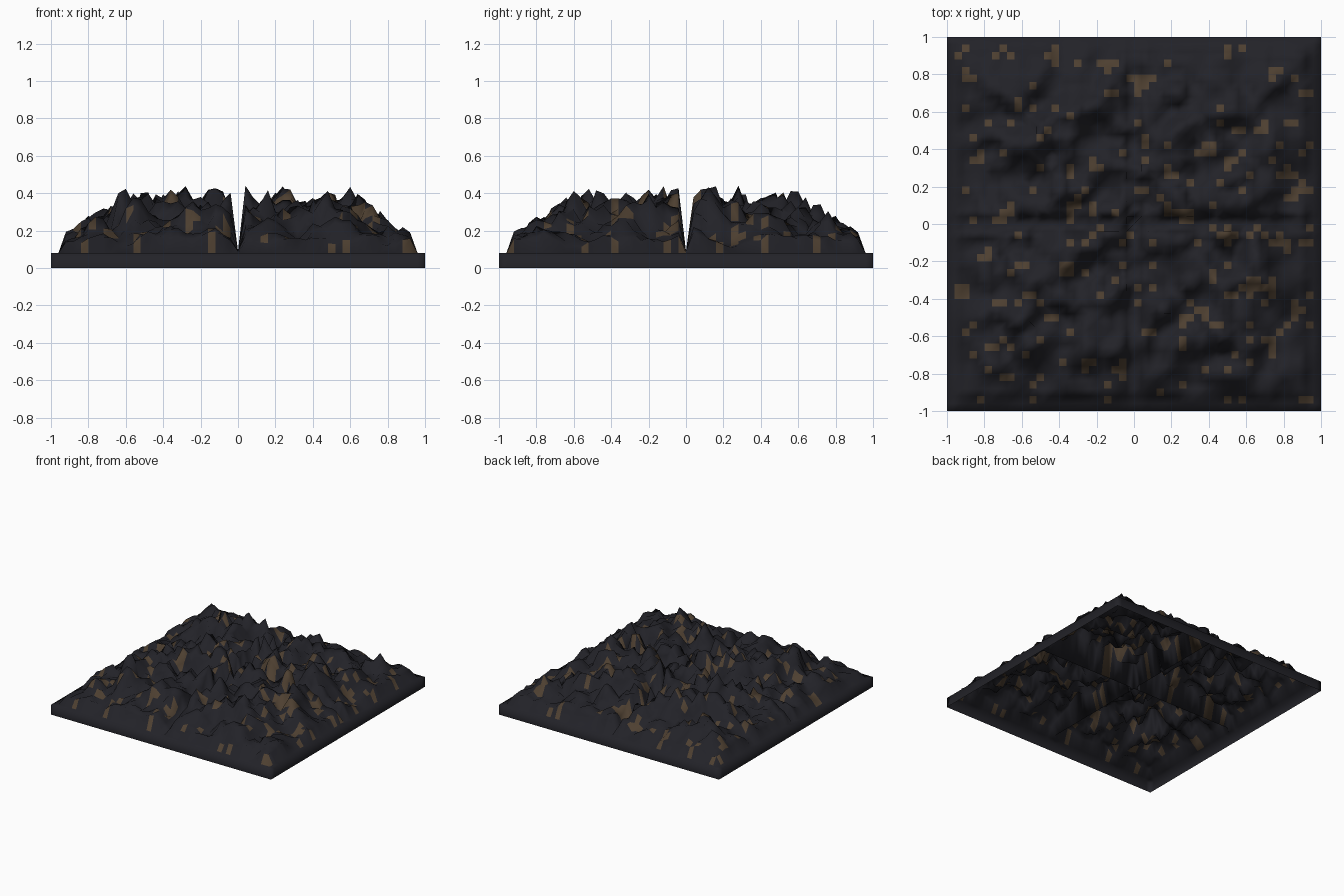
import bpy, bmesh, random
from mathutils import Vector, noise

if "Cube" in bpy.data.objects:
    bpy.data.objects.remove(bpy.data.objects["Cube"])

random.seed(4)
N = 50                 # grid cells per side
STEP = 2 / N
RIM = 0.08             # height of the edge band


def ramp(d):
    """Mean terrain height against distance from the edge."""
    pts = [(0.04, 0.08), (0.08, 0.15), (0.2, 0.20), (0.42, 0.29), (1.0, 0.31)]
    for (a, p), (b, q) in zip(pts, pts[1:]):
        if d <= b:
            return p + (q - p) * (d - a) / (b - a)
    return pts[-1][1]


def height(i, j):
    x, y = -1 + i * STEP, -1 + j * STEP
    if min(i, j, N - i, N - j) <= 1:
        return RIM
    if i == N // 2 or j == N // 2:        # narrow cross-shaped trenches
        return 0.09
    d = 1 - max(abs(x), abs(y))
    n = 1.25 * noise.noise(Vector((x * 8.3 + 3.1, y * 8.3 + 8.7, 0.4)))
    n += 0.3 * random.uniform(-1, 1)
    amp = min(0.15, 0.02 + 0.3 * d)
    return max(0.11, min(0.46, ramp(d) + amp * n))


def material(name, colour):
    m = bpy.data.materials.new(name)
    m.diffuse_color = (*colour, 1)
    m.use_nodes = True
    m.node_tree.nodes["Principled BSDF"].inputs["Base Color"].default_value = m.diffuse_color
    return m


# terrain sheet: hollow underneath
bm = bmesh.new()
grid = [[bm.verts.new((-1 + i * STEP, -1 + j * STEP, height(i, j)))
         for j in range(N + 1)] for i in range(N + 1)]
for i in range(N):
    for j in range(N):
        bm.faces.new((grid[i][j], grid[i + 1][j],
                      grid[i + 1][j + 1], grid[i][j + 1]))

# skirt: outer edge dropped to the ground
edges = [e for e in bm.edges if e.is_boundary]
new = bmesh.ops.extrude_edge_only(bm, edges=edges)["geom"]
for v in new:
    if isinstance(v, bmesh.types.BMVert):
        v.co.z = 0
bmesh.ops.recalc_face_normals(bm, faces=bm.faces)
bm.faces.ensure_lookup_table()
if bm.faces[0].normal.z < 0:
    bmesh.ops.reverse_faces(bm, faces=bm.faces)

# small brown patches, stretched along one diagonal
for f in bm.faces:
    c = f.calc_center_median()
    f.smooth = True
    p = noise.noise(Vector(((c.x + c.y) * 8.3 + 0.4, (c.x - c.y) * 14.7 + 0.7, 5.3)))
    f.material_index = 1 if p > 0.36 and max(abs(c.x), abs(c.y)) < 0.95 else 0

mesh = bpy.data.meshes.new("terrain")
bm.to_mesh(mesh)
bm.free()
terrain = bpy.data.objects.new("terrain", mesh)
bpy.context.collection.objects.link(terrain)
mesh.materials.append(material("dark_rock", (0.016, 0.016, 0.021)))
mesh.materials.append(material("brown_rock", (0.075, 0.05, 0.03)))
